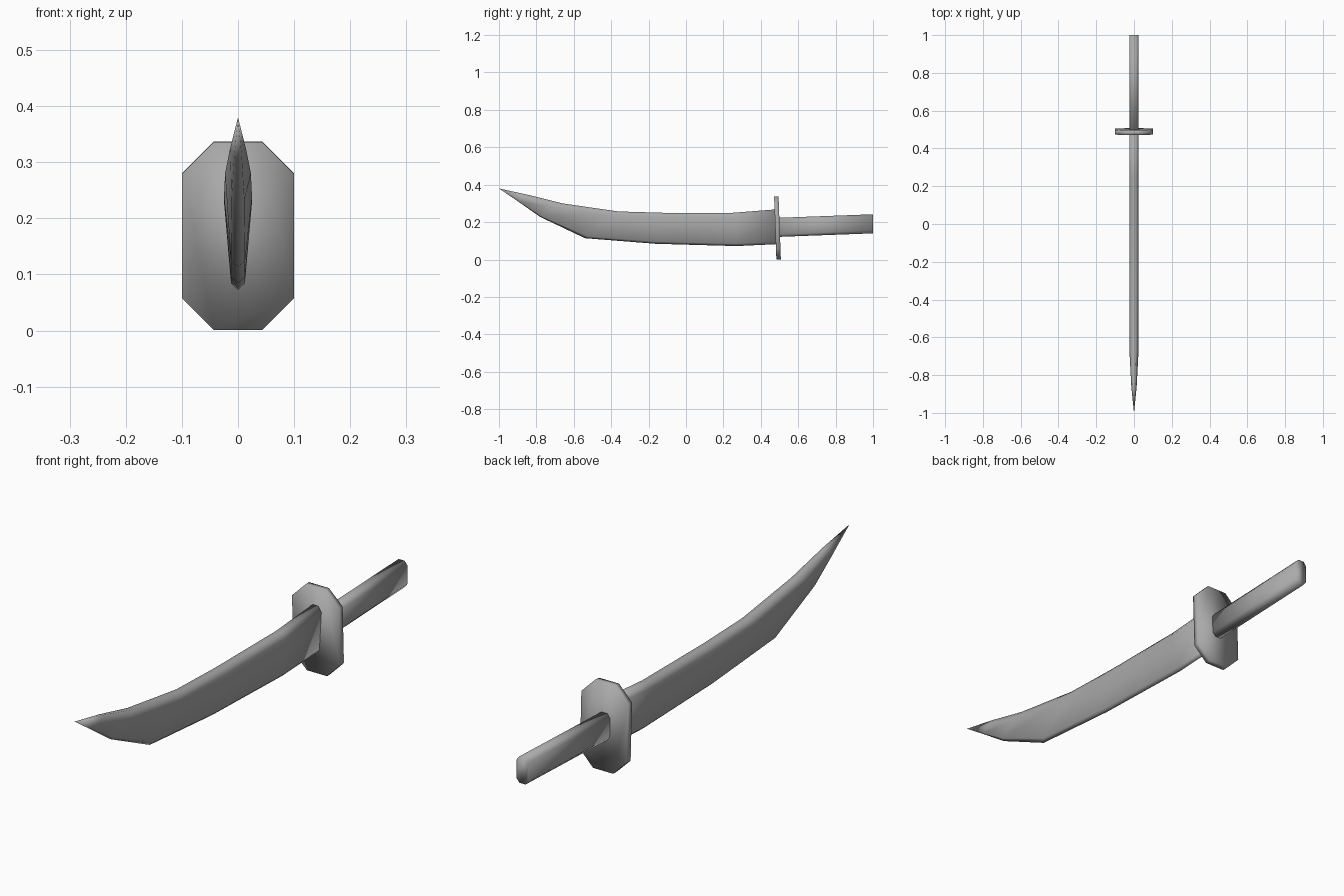
import bpy
import bmesh
import math
from mathutils import Matrix

cube = bpy.data.objects.get("Cube")
if cube:
    bpy.data.objects.remove(cube, do_unlink=True)

steel = bpy.data.materials.new("grey steel")
steel.use_nodes = True
GREY = (0.4, 0.4, 0.4, 1)
steel.diffuse_color = GREY
steel.node_tree.nodes["Principled BSDF"].inputs["Base Color"].default_value = GREY


def finish(name, bm):
    bmesh.ops.recalc_face_normals(bm, faces=bm.faces)
    for face in bm.faces:
        face.smooth = True
    mesh = bpy.data.meshes.new(name)
    bm.to_mesh(mesh)
    bm.free()
    obj = bpy.data.objects.new(name, mesh)
    mesh.materials.append(steel)
    bpy.context.collection.objects.link(obj)
    return obj


def loft(name, rings, tip=None):
    """Skin closed rings of points, capping the ends or closing to a tip."""
    bm = bmesh.new()
    loops = [[bm.verts.new(p) for p in ring] for ring in rings]
    n = len(loops[0])
    for a, b in zip(loops, loops[1:]):
        for i in range(n):
            j = (i + 1) % n
            bm.faces.new((a[i], a[j], b[j], b[i]))
    bm.faces.new(loops[-1])
    if tip:
        point = bm.verts.new(tip)
        for i in range(n):
            bm.faces.new((loops[0][i], loops[0][(i + 1) % n], point))
    else:
        bm.faces.new(loops[0])
    return finish(name, bm)


def mirrored(half):
    """Complete a bottom-to-top half outline, sharing points on the middle."""
    return half + [(-x, y, z) for x, y, z in reversed(half) if x > 0]


def blade_ring(top_y, top_z, low_y, low_z, width):
    """Section with a narrow edge below, widest just under the spine."""
    def at(x, t):
        return (x * width, low_y + (top_y - low_y) * t,
                low_z + (top_z - low_z) * t)
    drop = 0.02 / (top_z - low_z)
    return mirrored([at(0, 0), at(0.5, 0.07), at(1, 1 - drop), at(0.5, 1)])


# Blade: spine point, edge point and half width at each station
stations = [
    (-0.84, 0.345, -0.89, 0.305, 0.014),
    (-0.66, 0.300, -0.78, 0.228, 0.023),
    (-0.36, 0.257, -0.54, 0.114, 0.025),
    (-0.12, 0.250, -0.16, 0.084, 0.025),
    (0.25, 0.250, 0.27, 0.072, 0.025),
    (0.48, 0.268, 0.485, 0.082, 0.025),
]
loft("blade", [blade_ring(*s) for s in stations], tip=(0, -1, 0.38))

# Guard: tilted plate with clipped corners
half = [(0.043, -0.168), (0.1, -0.111), (0.1, 0.111), (0.043, 0.168)]
guard = loft("guard", [mirrored([(x, y, z) for x, z in half])
                       for y in (-0.012, 0.012)])
tilt = math.radians(2.1)
guard.data.transform(Matrix.Translation((0, 0.489, 0.169))
                     @ Matrix.Rotation(tilt, 4, "X"))

# Grip: chamfered bar rising gently to the back
grip_half = [(0.013, -0.051), (0.025, -0.036), (0.025, 0.036), (0.013, 0.051)]
loft("grip", [mirrored([(x, y, z + centre) for x, z in grip_half])
              for y, centre in ((0.49, 0.172), (1.0, 0.191))])
